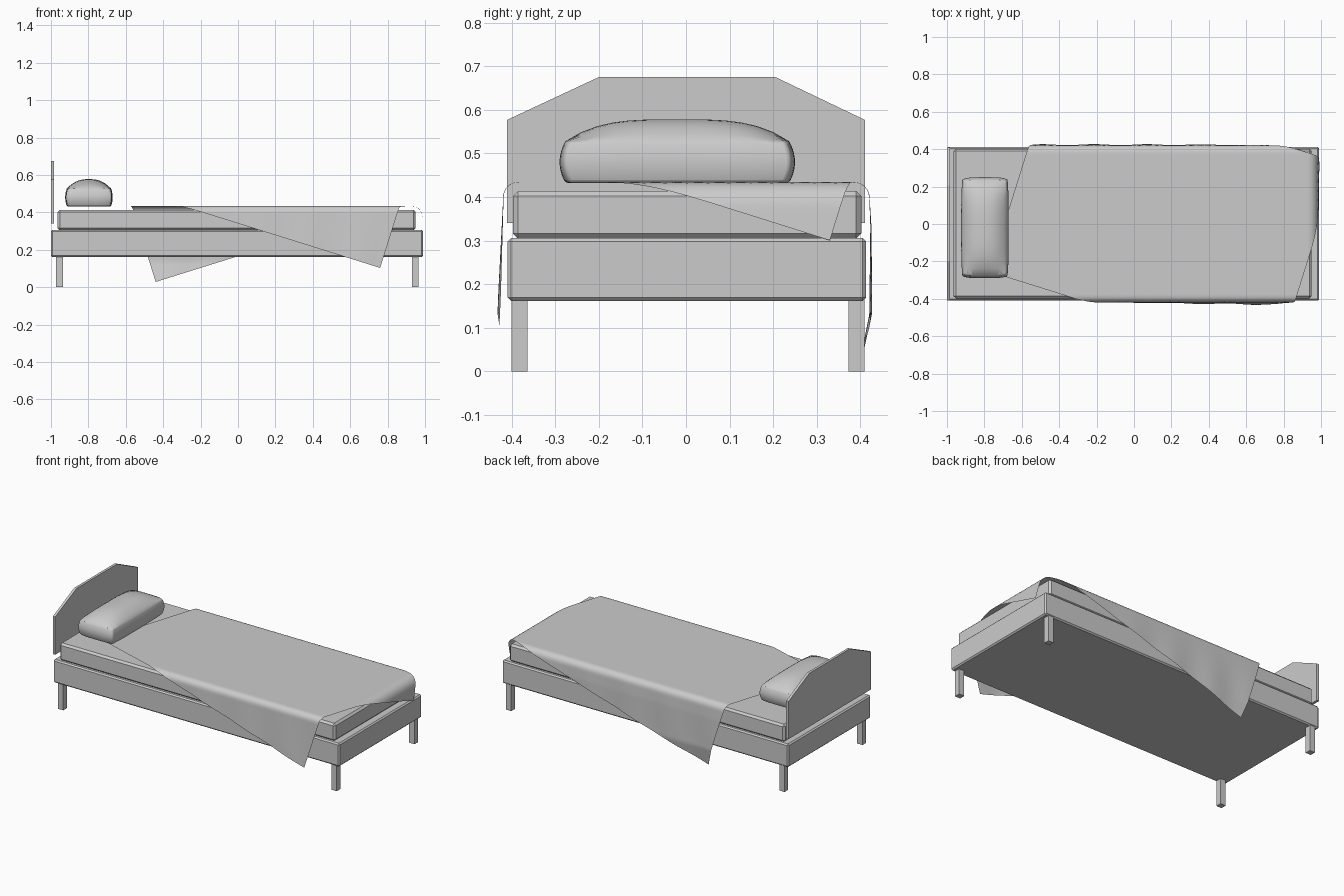
import bpy, bmesh, math

if "Cube" in bpy.data.objects:
    bpy.data.objects.remove(bpy.data.objects["Cube"])


def finish(name, bm, smooth=None):
    me = bpy.data.meshes.new(name)
    bm.to_mesh(me)
    bm.free()
    ob = bpy.data.objects.new(name, me)
    bpy.context.collection.objects.link(ob)
    if smooth:
        bpy.ops.object.select_all(action='DESELECT')
        ob.select_set(True)
        bpy.context.view_layer.objects.active = ob
        bpy.ops.object.shade_smooth_by_angle(angle=math.radians(smooth))
    return ob


def box(name, lo, hi, bevel=0.0):
    bm = bmesh.new()
    bmesh.ops.create_cube(bm, size=1)
    for v in bm.verts:
        v.co = [lo[i] + (v.co[i] + 0.5) * (hi[i] - lo[i]) for i in range(3)]
    ob = finish(name, bm)
    if bevel:
        mod = ob.modifiers.new("bevel", 'BEVEL')
        mod.width, mod.segments = bevel, 1
    return ob


# Frame, mattress and legs
box("bed_frame", (-1, -0.409, 0.161), (0.99, 0.413, 0.306), 0.008)
box("mattress", (-0.965, -0.397, 0.304), (0.95, 0.402, 0.414), 0.012)
for xn, x in (("head", -0.972), ("foot", 0.929)):
    for yn, y in (("front", -0.4), ("back", 0.373)):
        box(f"{xn}_{yn}_leg", (x, y, 0), (x + 0.037, y + 0.036, 0.165))

# Headboard: chamfered panel
bm = bmesh.new()
outline = [(-0.41, 0.34), (0.41, 0.34), (0.41, 0.577), (0.205, 0.675), (-0.2, 0.675), (-0.41, 0.577)]
face = bm.faces.new([bm.verts.new((-1, y, z)) for y, z in outline])
ext = bmesh.ops.extrude_face_region(bm, geom=[face])
for v in ext["geom"]:
    if isinstance(v, bmesh.types.BMVert):
        v.co.x += 0.016
bmesh.ops.recalc_face_normals(bm, faces=bm.faces)
finish("headboard", bm)

# Pillow: cushion with domed top and softly bulging sides
bm = bmesh.new()
bmesh.ops.create_cube(bm, size=2)
bmesh.ops.subdivide_edges(bm, edges=bm.edges, cuts=13, use_grid_fill=True)
for v in bm.verts:
    u, t, w = v.co
    h = (w + 1) / 2
    side = 1 - 0.07 * w * w
    dome = 0.050 * (1 - abs(u) ** 2.5) * (1 - abs(t) ** 3.5)
    v.co = (-0.797 + 0.127 * u * side * (1 - 0.05 * t ** 4),
            -0.02 + 0.27 * t * (1 - 0.05 * w * w) * (1 - 0.04 * u ** 4),
            0.432 + h * (0.096 + dome))
pillow = finish("pillow", bm, 40)
mod = pillow.modifiers.new("bevel", 'BEVEL')
mod.width, mod.segments, mod.limit_method = 0.012, 3, 'ANGLE'
mod.angle_limit = math.radians(50)


# Blanket: turned rectangle, bent over the sides and the foot
def bend(p, start, r):
    """Return (position, drop) of a strip rolled over an edge."""
    s = p - start
    if s <= 0:
        return p, 0.0
    a = s / r
    if a < math.pi / 2:
        return start + r * math.sin(a), r * (1 - math.cos(a))
    return start + r, r + s - r * math.pi / 2


bm = bmesh.new()
NU, NV = 110, 80
grid = []
for i in range(NU + 1):
    row = []
    for j in range(NV + 1):
        u, w = i / NU, j / NV
        fx = -0.775 + 1.535 * u + 0.335 * w
        fy = -0.255 - 0.48 * u + 1.065 * w
        sgn = 1 if fy > 0 else -1
        y, dy = bend(abs(fy), 0.385, 0.034)
        x, dx = bend(fx, 0.93, 0.055)
        x += 0.08 * max(dx - 0.05, 0)
        # front side flares out, back side curls in towards its corner
        if sgn < 0:
            y += 0.04 * max(dy - 0.04, 0)
        else:
            y += 0.005 * min(dy / 0.1, 1) - 0.2 * max(dy - 0.3, 0)
        y += 0.003 * math.sin(fx * 22) * min(dy * 4, 1)
        row.append(bm.verts.new((x, sgn * y, 0.434 - math.hypot(dx, dy))))
    grid.append(row)
for i in range(NU):
    for j in range(NV):
        bm.faces.new((grid[i][j], grid[i + 1][j], grid[i + 1][j + 1], grid[i][j + 1]))
finish("blanket", bm, 60)
